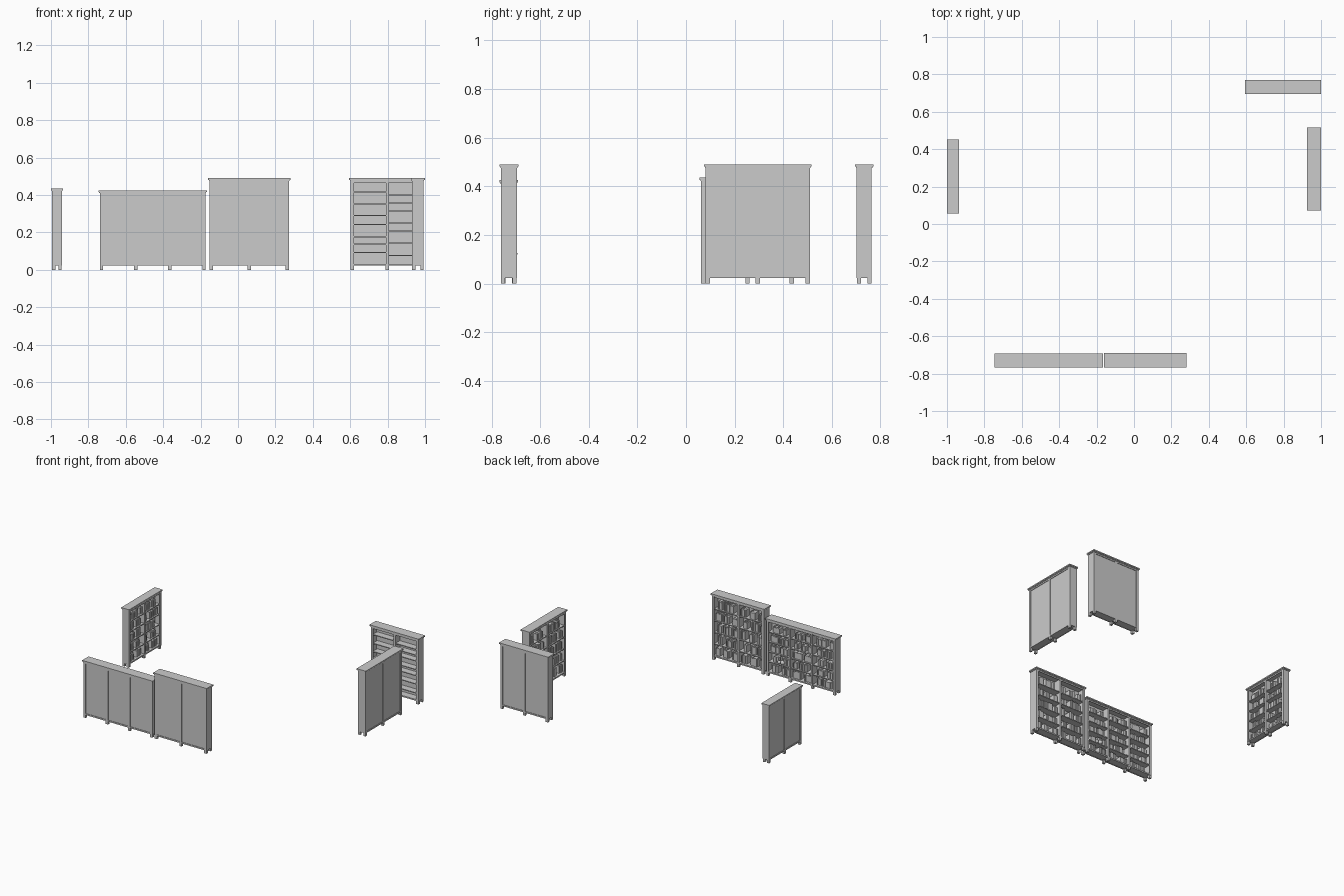
import bpy, bmesh, random
from math import radians
from mathutils import Matrix, Vector

if "Cube" in bpy.data.objects:
    bpy.data.objects.remove(bpy.data.objects["Cube"])

random.seed(4)


def add_box(bm, x0, x1, y0, y1, z0, z1):
    m = Matrix.Translation(((x0 + x1) / 2, (y0 + y1) / 2, (z0 + z1) / 2))
    m = m @ Matrix.Diagonal((x1 - x0, y1 - y0, z1 - z0, 1))
    bmesh.ops.create_cube(bm, size=1, matrix=m)


def add_part(name, boxes, place):
    bm = bmesh.new()
    for b in boxes:
        add_box(bm, *b)
    me = bpy.data.meshes.new(name)
    bm.to_mesh(me)
    bm.free()
    ob = bpy.data.objects.new(name, me)
    bpy.context.collection.objects.link(ob)
    ob.matrix_world = place
    return ob


def book_row(x0, x1, y0, y1, z, gap):
    """Upright books in clumps, with bare stretches between them."""
    out, x = [], x0 + random.uniform(0.002, 0.03)
    while x < x1 - 0.02:
        tall = gap * random.uniform(0.58, 0.78)
        for _ in range(random.randint(4, 9)):
            w = random.uniform(0.005, 0.010)
            if x + w > x1 - 0.003:
                return out
            h = tall * random.uniform(0.85, 1.0)
            out.append((x, x + w, y0 + random.uniform(0.006, 0.014), y1 - 0.004, z, z + h))
            x += w + 0.0006
        x += random.uniform(0.008, 0.035)
    return out


def bookcase(name, centre, angle, width, depth, height, bays, levels=None):
    """Open front faces local -y; width and depth are those of the crown."""
    place = Matrix.Translation((*centre, 0)) @ Matrix.Rotation(radians(angle), 4, 'Z')
    o, foot, post, t = 0.007, 0.022, 0.018, 0.006
    w, d = width / 2 - o, depth / 2 - o
    top = height - 0.012
    posts = [-w + post / 2 + i * (2 * w - post) / bays for i in range(bays + 1)]

    # side walls and dividers, feet, front and back stiles
    frame = []
    for i, x in enumerate(posts):
        a, b = x - post / 2, x + post / 2
        frame.append((a, b, -d, -d + 0.017, 0, foot))
        frame.append((a, b, d - 0.017, d, 0, foot))
        if i == 0:
            frame.append((a, a + 0.009, -d, d, foot, top))
        elif i == bays:
            frame.append((b - 0.009, b, -d, d, foot, top))
        else:
            frame.append((x - 0.005, x + 0.005, -d, d, foot, top))
        frame.append((a, b, d - 0.005, d, foot, top))
        frame.append((x - 0.007, x + 0.007, -d - 0.001, -d + 0.004, foot, top)
                     if 0 < i < bays else (a, b, -d - 0.001, -d + 0.004, foot, top))
    # rails front and back
    for y0, y1 in ((-d, -d + 0.004), (d - 0.005, d)):
        frame.append((-w, w, y0, y1, foot, foot + 0.010))
        frame.append((-w, w, y0, y1, top - 0.013, top))
    add_part(name + "_frame", frame, place)

    add_part(name + "_back_panel", [(-w + 0.004, w - 0.004, d - 0.007, d - 0.004, foot, top)], place)
    add_part(name + "_crown", [
        (-w - 0.003, w + 0.003, -d - 0.003, d + 0.003, top - 0.003, top + 0.003),
        (-w - o, w + o, -d - o, d + o, top + 0.003, height)], place)

    # shelves and their books
    shelves = [(-w, w, -d + 0.001, d - 0.005, foot + 0.002, foot + 0.010)]
    books = []
    gap = (top - 0.013 - foot - 0.010) / 5
    for i in range(bays):
        x0, x1 = posts[i] + 0.005, posts[i + 1] - 0.005
        zs = levels[i] if levels else [foot + 0.010 + gap * k for k in range(1, 5)]
        for z in zs:
            shelves.append((x0, x1, -d + 0.004, d - 0.005, z - t, z))
        if not levels:
            for z in [foot + 0.010] + zs:
                books += book_row(x0 + 0.004, x1 - 0.004, -d + 0.004, d - 0.004, z, gap)
    add_part(name + "_shelves", shelves, place)
    if books:
        add_part(name + "_books", books, place)


bookcase("left_bookcase", (-0.968, 0.253), 90, 0.395, 0.065, 0.436, 2)
bookcase("wide_front_bookcase", (-0.456, -0.729), 180, 0.58, 0.075, 0.425, 3)
bookcase("tall_front_bookcase", (0.06, -0.729), 180, 0.44, 0.078, 0.49, 2)
bookcase("right_bookcase", (0.962, 0.295), -90, 0.443, 0.075, 0.49, 2)
bookcase("rear_bookcase", (0.797, 0.733), 0, 0.405, 0.075, 0.49, 2,
         [[0.096, 0.14, 0.18, 0.246, 0.294, 0.355, 0.42],
          [0.08, 0.147, 0.209, 0.254, 0.318, 0.361, 0.404]])

# round ornaments on a low shelf of the wide case
for i, (x, r) in enumerate(((-0.27, 0.012), (-0.298, 0.016))):
    bm = bmesh.new()
    bmesh.ops.create_uvsphere(bm, u_segments=24, v_segments=16, radius=r)
    bmesh.ops.translate(bm, verts=bm.verts, vec=Vector((x, -0.71, 0.107 + r)))
    for f in bm.faces:
        f.smooth = True
    me = bpy.data.meshes.new("ornament")
    bm.to_mesh(me)
    bm.free()
    bpy.context.collection.objects.link(bpy.data.objects.new("ornament_%d" % (i + 1), me))
